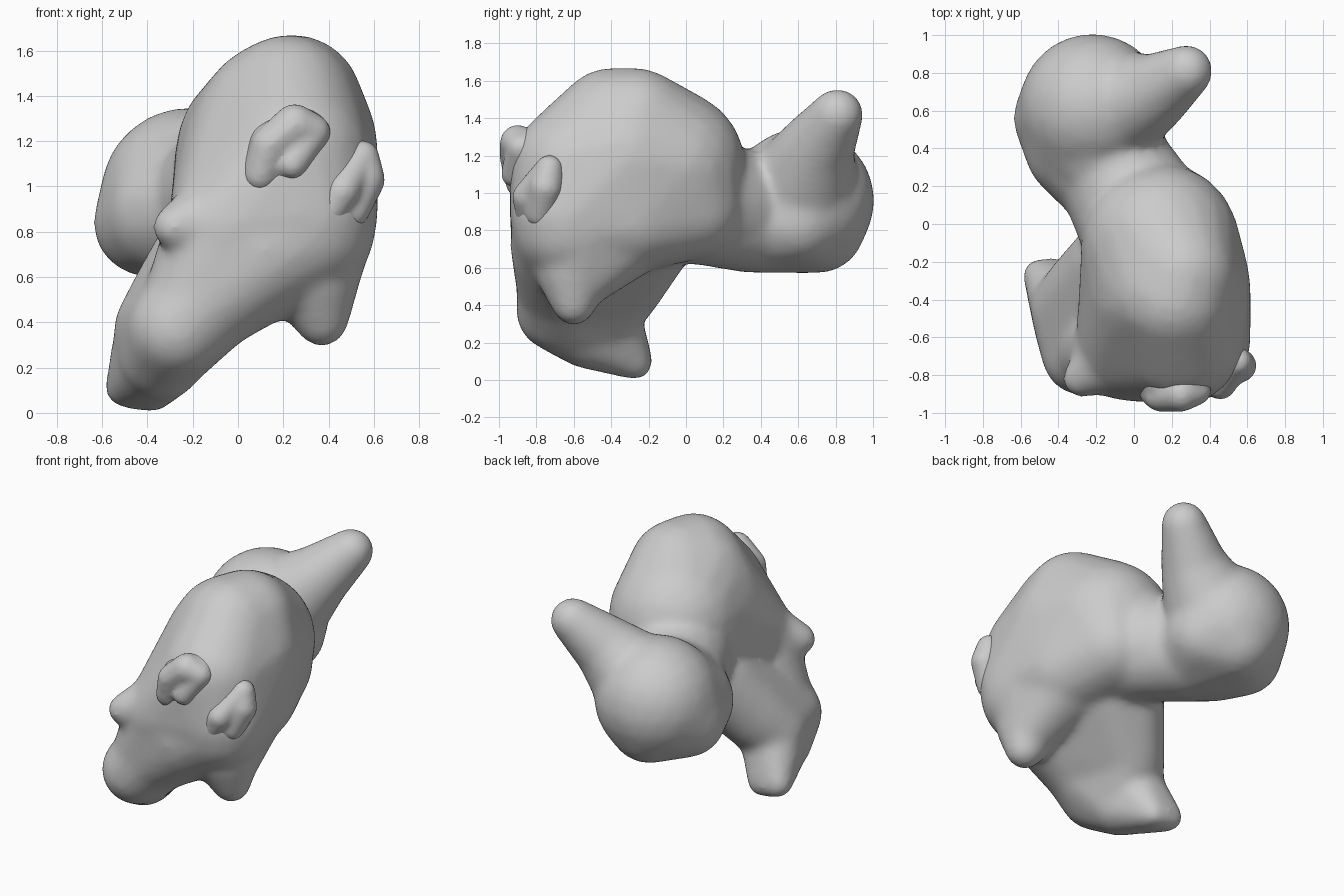
import bpy, bmesh
from mathutils import Vector

clay = bpy.data.materials.new("grey clay")
clay.diffuse_color = (0.6, 0.6, 0.6, 1)


def add_hull(bm, balls):
    """Convex skin stretched over balls given as (x, y, z, radius)."""
    part = bmesh.new()
    for x, y, z, r in balls:
        ball = bmesh.ops.create_icosphere(part, subdivisions=3, radius=r)
        bmesh.ops.translate(part, verts=ball["verts"], vec=Vector((x, y, z)))
    bmesh.ops.delete(part, geom=part.faces[:] + part.edges[:], context="EDGES_FACES")
    bmesh.ops.convex_hull(part, input=part.verts[:])
    bmesh.ops.delete(part, geom=[v for v in part.verts if not v.link_faces], context="VERTS")
    bmesh.ops.recalc_face_normals(part, faces=part.faces[:])
    mesh = bpy.data.meshes.new("temp")
    part.to_mesh(mesh)
    part.free()
    bm.from_mesh(mesh)
    bpy.data.meshes.remove(mesh)


def add_chain(bm, balls):
    """Tapered limb running from ball to ball."""
    for pair in zip(balls, balls[1:]):
        add_hull(bm, pair)


def finish(name, bm, voxel, rounds):
    """Fuse the hulls into one skin and soften the joins."""
    mesh = bpy.data.meshes.new(name)
    bm.to_mesh(mesh)
    bm.free()
    mesh.materials.append(clay)
    obj = bpy.data.objects.new(name, mesh)
    bpy.context.collection.objects.link(obj)
    remesh = obj.modifiers.new("fuse", "REMESH")
    remesh.mode = "VOXEL"
    remesh.voxel_size = voxel
    remesh.use_smooth_shade = True
    smooth = obj.modifiers.new("soften", "SMOOTH")
    smooth.factor = 0.5
    smooth.iterations = rounds
    return obj


bm = bmesh.new()
# torso
add_hull(bm, [(0.22, -0.40, 1.37, 0.30), (0.25, -0.27, 1.37, 0.30),
              (0.17, -0.35, 1.30, 0.34), (0.19, -0.33, 1.17, 0.43),
              (0.14, -0.10, 1.14, 0.42), (0.30, -0.62, 0.87, 0.32),
              (-0.03, -0.66, 0.82, 0.28), (0.25, -0.60, 1.13, 0.34),
              (0.19, 0.02, 0.93, 0.29), (0.28, -0.30, 0.88, 0.31)])
# broad lower limb: thigh, foot, thin toe edge
add_hull(bm, [(0.12, -0.66, 0.71, 0.28), (-0.10, -0.20, 0.75, 0.24),
              (0.05, -0.22, 0.78, 0.25), (-0.15, -0.66, 0.50, 0.25),
              (-0.25, -0.36, 0.50, 0.23)])
add_hull(bm, [(-0.15, -0.66, 0.50, 0.25), (-0.25, -0.36, 0.50, 0.23),
              (-0.27, -0.69, 0.37, 0.22), (-0.34, -0.45, 0.37, 0.21),
              (-0.34, -0.53, 0.25, 0.19)])
add_hull(bm, [(-0.34, -0.45, 0.34, 0.21), (-0.33, -0.53, 0.25, 0.19),
              (-0.50, -0.27, 0.11, 0.09), (-0.38, -0.27, 0.09, 0.09)])
# smooth front between torso and limb
add_hull(bm, [(-0.05, -0.66, 0.82, 0.27), (-0.20, -0.67, 0.46, 0.23),
              (0.12, -0.66, 0.72, 0.28), (0.30, -0.62, 0.82, 0.31)])
# short leg with a broad root
add_hull(bm, [(0.32, -0.56, 0.84, 0.29), (0.24, -0.25, 0.92, 0.32),
              (0.36, -0.60, 0.50, 0.15)])
add_chain(bm, [(0.33, -0.60, 0.60, 0.21), (0.37, -0.60, 0.41, 0.12)])
# side nub
add_chain(bm, [(-0.06, -0.67, 0.86, 0.22), (-0.28, -0.82, 0.82, 0.10)])
# neck and round rear ball
add_chain(bm, [(0.06, 0.0, 0.98, 0.36), (-0.12, 0.32, 0.91, 0.31), (-0.22, 0.5, 0.92, 0.35)])
add_hull(bm, [(0.06, 0.05, 0.90, 0.28), (-0.12, 0.35, 0.86, 0.29), (-0.28, 0.38, 0.88, 0.28)])
add_hull(bm, [(-0.22, 0.62, 0.96, 0.39), (-0.30, 0.40, 0.88, 0.28),
              (-0.15, 0.40, 0.86, 0.29), (-0.40, 0.56, 0.84, 0.24),
              (-0.22, 0.71, 0.82, 0.25), (-0.06, 0.60, 0.85, 0.24)])
# upright horn
add_chain(bm, [(-0.08, 0.63, 1.05, 0.29), (0.09, 0.69, 1.22, 0.21), (0.28, 0.81, 1.42, 0.14)])
finish("body", bm, 0.02, 26)

# cupped ears: raised rim over a thick backing
ears = {
    "upper_ear": ([(0.10, -0.89, 1.05, 0.075), (0.14, -0.91, 1.18, 0.085),
                   (0.25, -0.90, 1.27, 0.095), (0.33, -0.88, 1.24, 0.08),
                   (0.24, -0.92, 1.10, 0.07)],
                  [(0.12, -0.84, 1.07, 0.11), (0.28, -0.82, 1.22, 0.13),
                   (0.17, -0.83, 1.17, 0.13)]),
    "lower_ear": ([(0.38, -0.83, 0.85, 0.075), (0.46, -0.85, 0.98, 0.08),
                   (0.55, -0.73, 1.13, 0.075), (0.56, -0.75, 1.03, 0.09),
                   (0.50, -0.78, 0.89, 0.08)],
                  [(0.38, -0.78, 0.87, 0.10), (0.53, -0.73, 1.08, 0.09),
                   (0.47, -0.74, 0.96, 0.12)]),
}
for name, (rim, backing) in ears.items():
    bm = bmesh.new()
    add_chain(bm, rim)
    add_hull(bm, backing)
    finish(name, bm, 0.014, 12)
